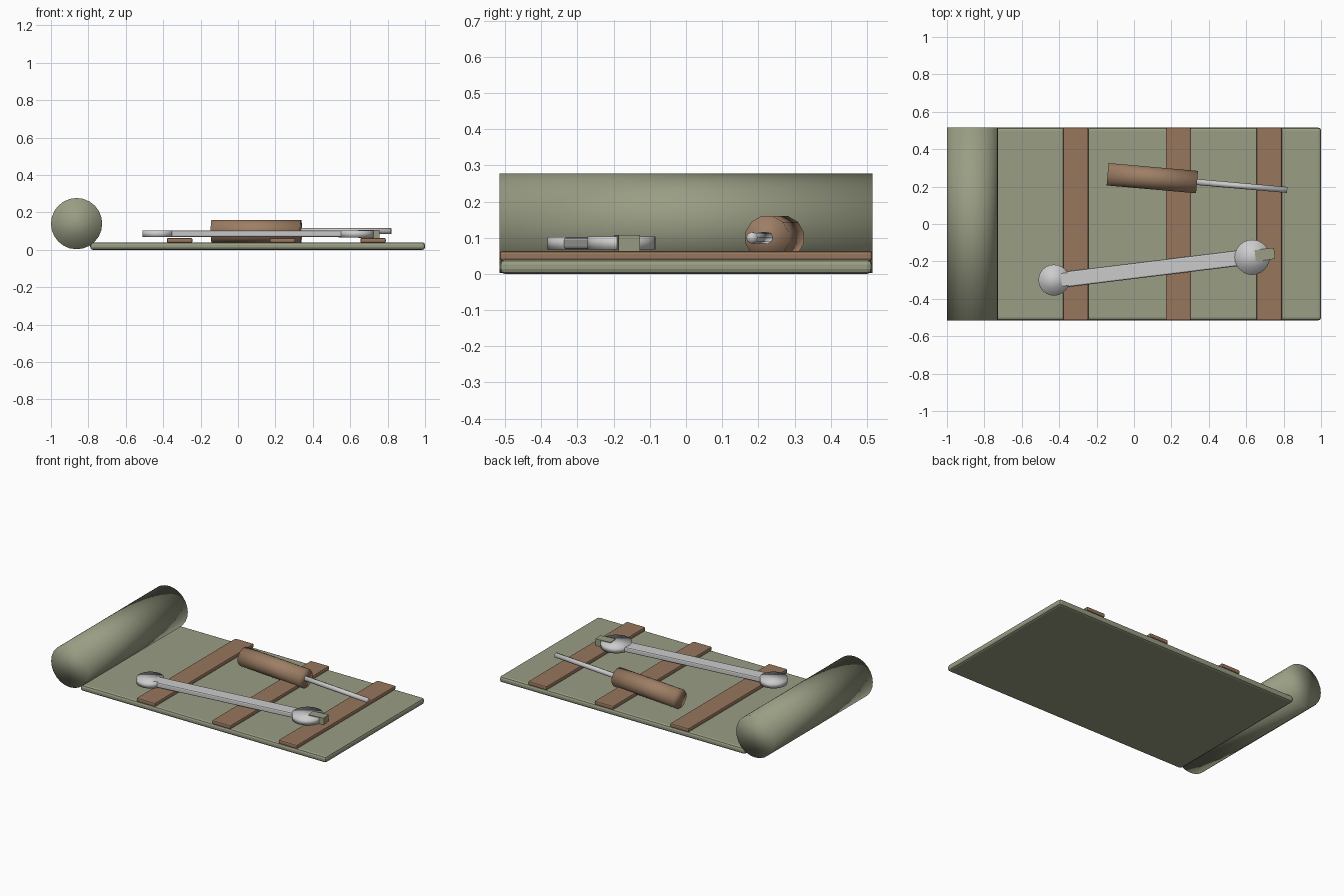
import bpy
from math import radians, pi

if "Cube" in bpy.data.objects:
    bpy.data.objects.remove(bpy.data.objects["Cube"])


def material(name, rgb):
    m = bpy.data.materials.new(name)
    m.diffuse_color = (*rgb, 1)
    m.use_nodes = True
    m.node_tree.nodes["Principled BSDF"].inputs["Base Color"].default_value = m.diffuse_color
    return m


canvas = material("canvas", (0.32, 0.34, 0.23))
leather = material("leather", (0.31, 0.18, 0.11))
wood = material("wood", (0.34, 0.21, 0.13))


def finish(name, mat):
    o = bpy.context.object
    o.name = name
    if mat:
        o.data.materials.append(mat)
    return o


def box(name, loc, size, mat=None, angle=0, bevel=0, segments=1):
    bpy.ops.mesh.primitive_cube_add(size=1, location=loc, rotation=(0, 0, radians(angle)))
    o = finish(name, mat)
    o.scale = size
    bpy.ops.object.transform_apply(location=False, rotation=False, scale=True)
    if bevel:
        b = o.modifiers.new("Bevel", "BEVEL")
        b.width, b.segments = bevel, segments
    return o


def cylinder(name, loc, r, length, rot, sides, mat=None, twist=0):
    bpy.ops.mesh.primitive_cylinder_add(vertices=sides, radius=r, depth=length)
    o = finish(name, mat)
    # turn the facets about the axis before placing the part
    o.rotation_euler = (0, 0, twist)
    bpy.ops.object.transform_apply(location=False, rotation=True, scale=False)
    o.location, o.rotation_euler = loc, rot
    bpy.ops.object.shade_smooth()
    return o


# Unrolled canvas sheet and the rolled-up end
box("canvas_sheet", (0.105, 0, 0.02), (1.79, 1.03, 0.04), canvas, bevel=0.014, segments=2)
cylinder("canvas_roll", (-0.863, 0, 0.14), 0.137, 1.03, (pi / 2, 0, 0), 24, canvas)

# Leather straps
for i, x in enumerate((-0.312, 0.238, 0.722)):
    box(f"strap_{i + 1}", (x, 0, 0.05), (0.136, 1.03, 0.027), leather, bevel=0.008, segments=2)

# Screwdriver
tilt = (0, pi / 2, radians(-5))
cylinder("screwdriver_handle", (0.098, 0.245, 0.1), 0.062, 0.48, tilt, 12, wood, pi / 12)
cylinder("screwdriver_shaft", (0.57, 0.204, 0.1), 0.016, 0.50, tilt, 8)

# Wrench
box("wrench_bar", (0.09, -0.24, 0.085), (0.98, 0.084, 0.034), angle=7, bevel=0.008, segments=2)
cylinder("wrench_small_end", (-0.428, -0.30, 0.085), 0.083, 0.034, (0, 0, 0), 24)
cylinder("wrench_large_end", (0.632, -0.178, 0.085), 0.094, 0.036, (0, 0, 0), 24)
box("wrench_jaw_slot", (0.70, -0.163, 0.085), (0.104, 0.06, 0.044), canvas, angle=7)
